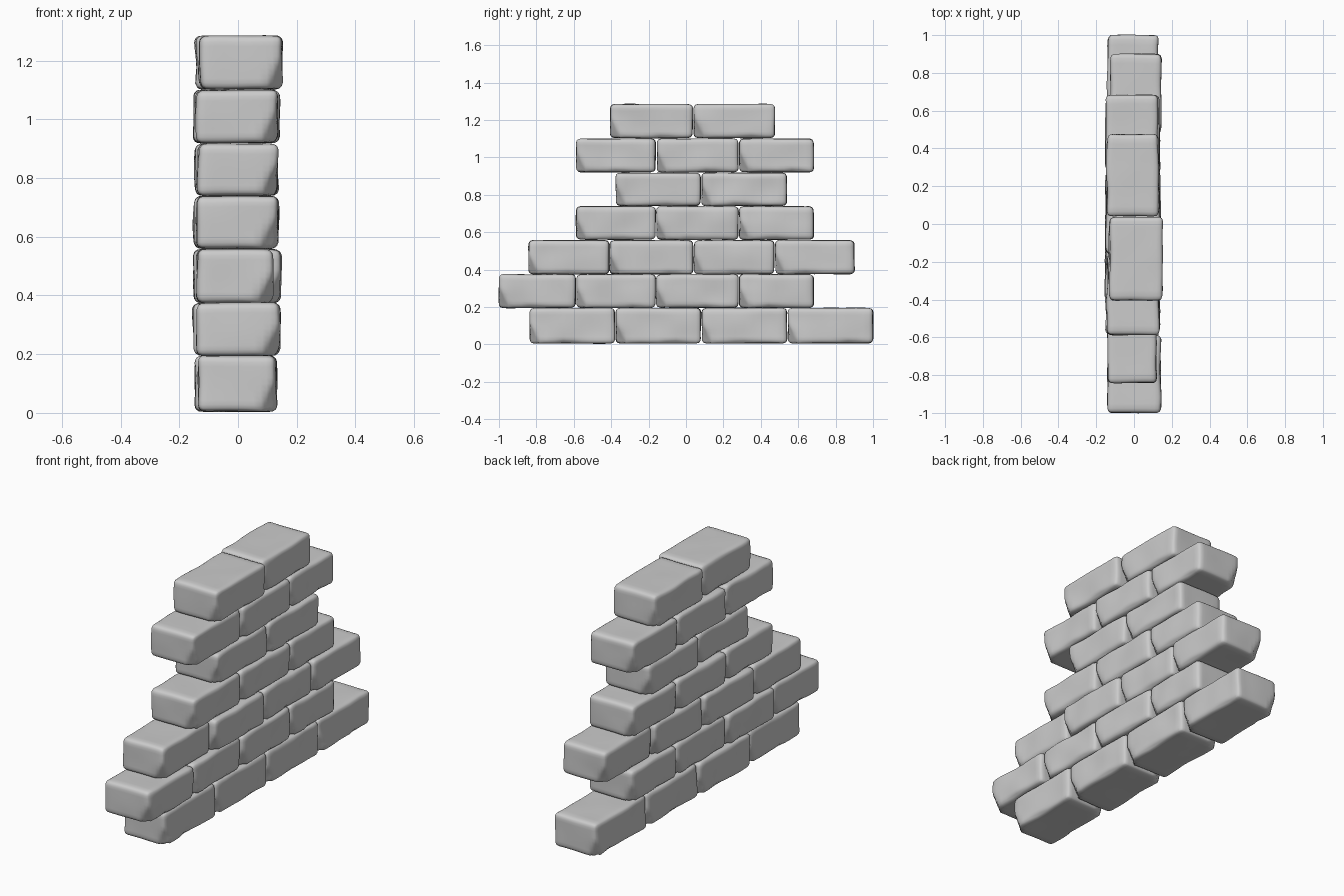
import bpy, bmesh, random
from mathutils import Vector, noise

if "Cube" in bpy.data.objects:
    bpy.data.objects.remove(bpy.data.objects["Cube"])

random.seed(4)

# Courses: (z bottom, z top, [(y start, y end, x min, x max), ...])
COURSES = [
    (0.005, 0.195, [(-0.835, -0.38, -0.135, 0.13), (-0.375, 0.08, -0.145, 0.13),
                    (0.085, 0.54, -0.14, 0.13), (0.545, 1.0, -0.14, 0.13)]),
    (0.195, 0.375, [(-1.0, -0.59, -0.14, 0.14), (-0.585, -0.163, -0.15, 0.135),
                    (-0.158, 0.28, -0.14, 0.14), (0.285, 0.683, -0.145, 0.135)]),
    (0.375, 0.557, [(-0.842, -0.412, -0.14, 0.118), (-0.407, 0.038, -0.15, 0.145),
                    (0.043, 0.472, -0.14, 0.135), (0.477, 0.9, -0.125, 0.145)]),
    (0.56, 0.738, [(-0.587, -0.163, -0.14, 0.135), (-0.158, 0.28, -0.15, 0.135),
                   (0.285, 0.683, -0.145, 0.135)]),
    (0.74, 0.917, [(-0.375, 0.078, -0.135, 0.135), (0.083, 0.54, -0.145, 0.135)]),
    (0.92, 1.1, [(-0.587, -0.163, -0.14, 0.135), (-0.155, 0.28, -0.15, 0.14),
                 (0.285, 0.683, -0.15, 0.125)]),
    (1.103, 1.285, [(-0.405, 0.035, -0.13, 0.15), (0.042, 0.475, -0.145, 0.13)]),
]
RADIUS = 0.024


def rounded(p, half):
    """Move a point of a plain box onto the rounded box."""
    core = Vector([max(-h + RADIUS, min(h - RADIUS, c)) for c, h in zip(p, half)])
    d = p - core
    return core + d.normalized() * RADIUS if d.length > 1e-6 else p


def chip(p, corner, normal, depth):
    """Flatten whatever sticks out past a plane near a corner."""
    n = Vector(normal).normalized()
    over = (p - corner).dot(n) + depth
    return p - n * over if over > 0 else p


def brick(name, lo, hi):
    lo, hi = Vector(lo), Vector(hi)
    centre, half = (lo + hi) / 2, (hi - lo) / 2
    bm = bmesh.new()
    bmesh.ops.create_cube(bm, size=2)
    bmesh.ops.subdivide_edges(bm, edges=bm.edges[:], cuts=13, use_grid_fill=True)
    seed = Vector([random.uniform(0, 50) for _ in range(3)])
    dent_y = random.uniform(-0.4, 0.4) * half.y
    for v in bm.verts:
        # Crowd the grid towards the edges, then round it
        q = Vector([1.5 * c - 0.5 * c ** 3 for c in v.co])
        p = rounded(Vector([a * h for a, h in zip(q, half)]), half)
        # Worn lower corners and a dent in the lower long edges
        for sx, sy in ((1, -1), (-1, 1)):
            p = chip(p, Vector((sx * half.x, sy * half.y, -half.z)),
                     (sx, sy, -0.5), 0.043)
            p = chip(p, Vector((sx * half.x, dent_y, -half.z)),
                     (sx, 0.25, -0.8), 0.016 + 0.25 * abs(p.y - dent_y) * -1)
        # Hand-cut waviness, strongest on the faces of the wall
        w = noise.noise_vector(p * 7 + seed)
        p += Vector((w.x * 0.009, w.y * 0.004, w.z * 0.003))
        v.co = p + centre
    for f in bm.faces:
        f.smooth = True
    mesh = bpy.data.meshes.new(name)
    bm.to_mesh(mesh)
    bm.free()
    obj = bpy.data.objects.new(name, mesh)
    bpy.context.collection.objects.link(obj)


# Stack the wall
for row, (z0, z1, bricks) in enumerate(COURSES, 1):
    for col, (y0, y1, x0, x1) in enumerate(bricks, 1):
        brick(f"brick_row{row}_{col}", (x0, y0, z0), (x1, y1, z1))
